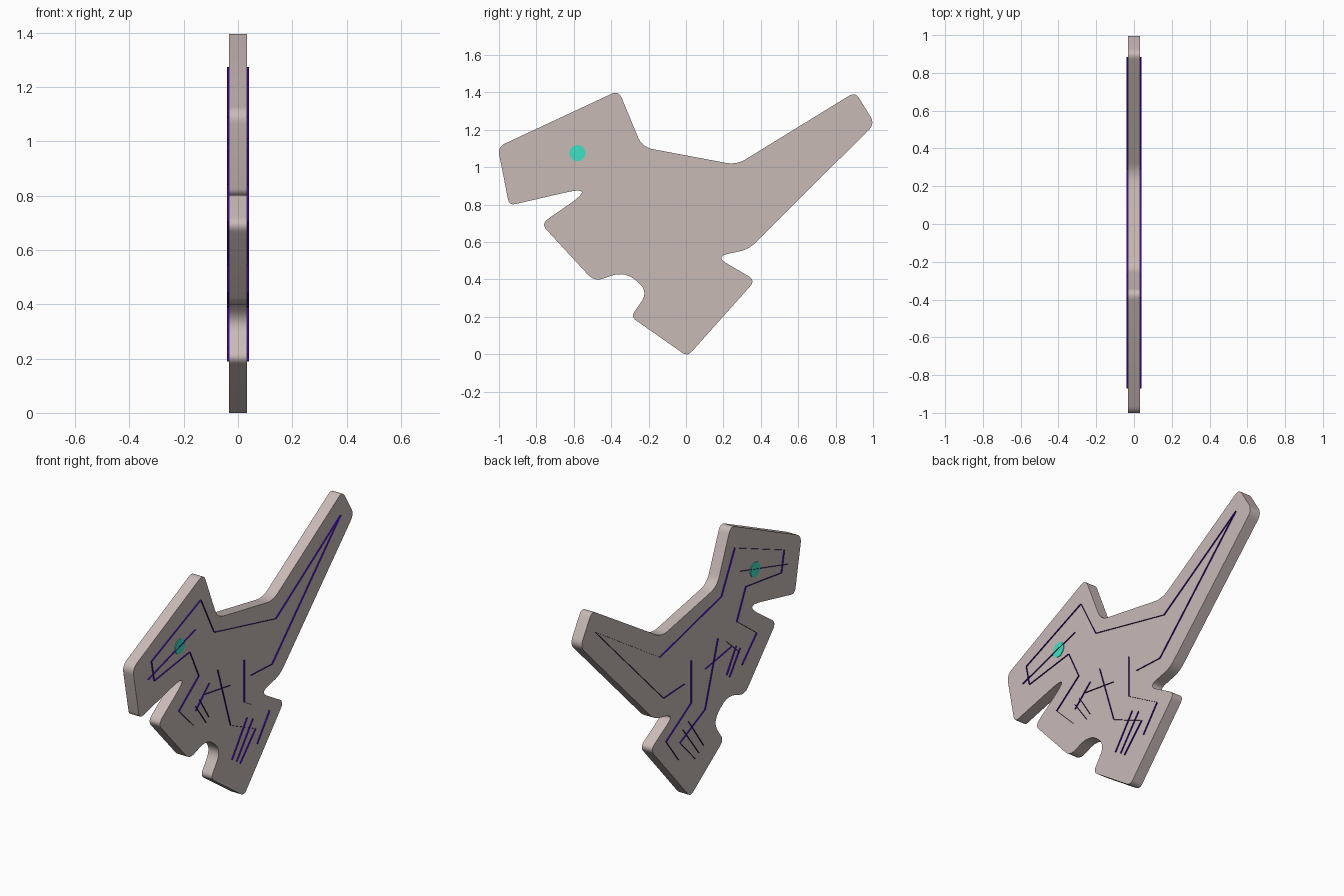
import bpy, bmesh, math
from mathutils import Vector

if "Cube" in bpy.data.objects:
    bpy.data.objects.remove(bpy.data.objects["Cube"])


def material(name, rgb):
    m = bpy.data.materials.new(name)
    m.diffuse_color = (*rgb, 1)
    m.use_nodes = True
    m.node_tree.nodes["Principled BSDF"].inputs["Base Color"].default_value = m.diffuse_color
    return m


BODY = material("dough", (0.58, 0.49, 0.47))
LINE = material("ink", (0.04, 0.0, 0.45))
EYE = material("teal", (0.05, 0.75, 0.55))


def finish(bm, name, mat):
    me = bpy.data.meshes.new(name)
    bm.to_mesh(me)
    bm.free()
    ob = bpy.data.objects.new(name, me)
    bpy.context.collection.objects.link(ob)
    me.materials.append(mat)
    return ob


def rounded(corners, seg=8):
    # corner entries: y, z, distance cut back along each edge
    out = []
    n = len(corners)
    for i, (y, z, cut) in enumerate(corners):
        p = Vector((y, z))
        a = p + (Vector(corners[i - 1][:2]) - p).normalized() * cut
        b = p + (Vector(corners[(i + 1) % n][:2]) - p).normalized() * cut
        for k in range(seg + 1):
            t = k / seg
            out.append(a * (1 - t) ** 2 + p * 2 * t * (1 - t) + b * t ** 2)
    return out


def slab(name, corners, half, mat):
    bm = bmesh.new()
    f = bm.faces.new([bm.verts.new((-half, p.x, p.y)) for p in rounded(corners)])
    ext = bmesh.ops.extrude_face_region(bm, geom=[f])["geom"]
    bmesh.ops.translate(bm, vec=(2 * half, 0, 0),
                        verts=[v for v in ext if isinstance(v, bmesh.types.BMVert)])
    bmesh.ops.recalc_face_normals(bm, faces=bm.faces)
    ob = finish(bm, name, mat)
    bpy.context.view_layer.objects.active = ob
    ob.select_set(True)
    bpy.ops.object.shade_smooth_by_angle(angle=math.radians(40))
    ob.select_set(False)


def ribbon(name, path, half=0.041):
    # paper-thin strip running through the slab, proud on both faces
    bm = bmesh.new()
    cols = [[bm.verts.new((x, y, z)) for x in (-half, half)] for y, z in path]
    for (a, b), (c, d) in zip(cols, cols[1:]):
        bm.faces.new((a, b, d, c))
    finish(bm, name, LINE)


# Flat body silhouette
slab("body", [
    (0.008, -0.012, 0.035), (0.372, 0.395, 0.045), (0.155, 0.522, 0.075),
    (0.335, 0.56, 0.05), (1.01, 1.232, 0.045), (0.905, 1.402, 0.04),
    (0.27, 1.012, 0.06), (-0.235, 1.107, 0.06), (-0.36, 1.41, 0.045),
    (-1.007, 1.108, 0.045), (-0.945, 0.795, 0.035), (-0.48, 0.902, 0.17),
    (-0.775, 0.697, 0.045), (-0.49, 0.388, 0.05), (-0.325, 0.445, 0.08),
    (-0.2, 0.335, 0.07), (-0.295, 0.2, 0.035)], 0.033, BODY)

# Drawn contour and limb lines
ribbon("back_contour", [(0.258, 0.653), (0.883, 1.274), (0.292, 0.902), (-0.27, 1.038),
                        (-0.392, 1.272), (-0.842, 1.088), (-0.817, 0.966),
                        (-0.492, 1.01), (-0.41, 0.84), (-0.592, 0.706), (-0.458, 0.572)])
ribbon("tail_root", [(0.065, 0.662), (0.258, 0.653)])
ribbon("mouth", [(-0.872, 0.995), (-0.44, 1.119)])
ribbon("back_leg", [(0.004, 0.774), (0.004, 0.531), (0.235, 0.393), (0.122, 0.245)])
ribbon("front_leg", [(-0.238, 0.808), (-0.121, 0.444), (0.108, 0.338), (-0.034, 0.19)])
ribbon("toe_1", [(0.03, 0.431), (-0.108, 0.24)])
ribbon("toe_2", [(0.083, 0.405), (-0.065, 0.214)])
ribbon("forearm", [(-0.122, 0.676), (-0.362, 0.714)])
ribbon("hand", [(-0.314, 0.762), (-0.44, 0.65)])
ribbon("finger_1", [(-0.405, 0.701), (-0.318, 0.567)])
ribbon("finger_2", [(-0.44, 0.676), (-0.345, 0.546)])

# Eye disc showing on both faces
bpy.ops.mesh.primitive_cylinder_add(vertices=32, radius=0.043, depth=0.074,
                                    location=(0, -0.58, 1.075),
                                    rotation=(0, math.pi / 2, 0))
eye = bpy.context.object
eye.name = "eye"
eye.data.materials.append(EYE)
bpy.ops.object.shade_smooth_by_angle(angle=math.radians(40))
